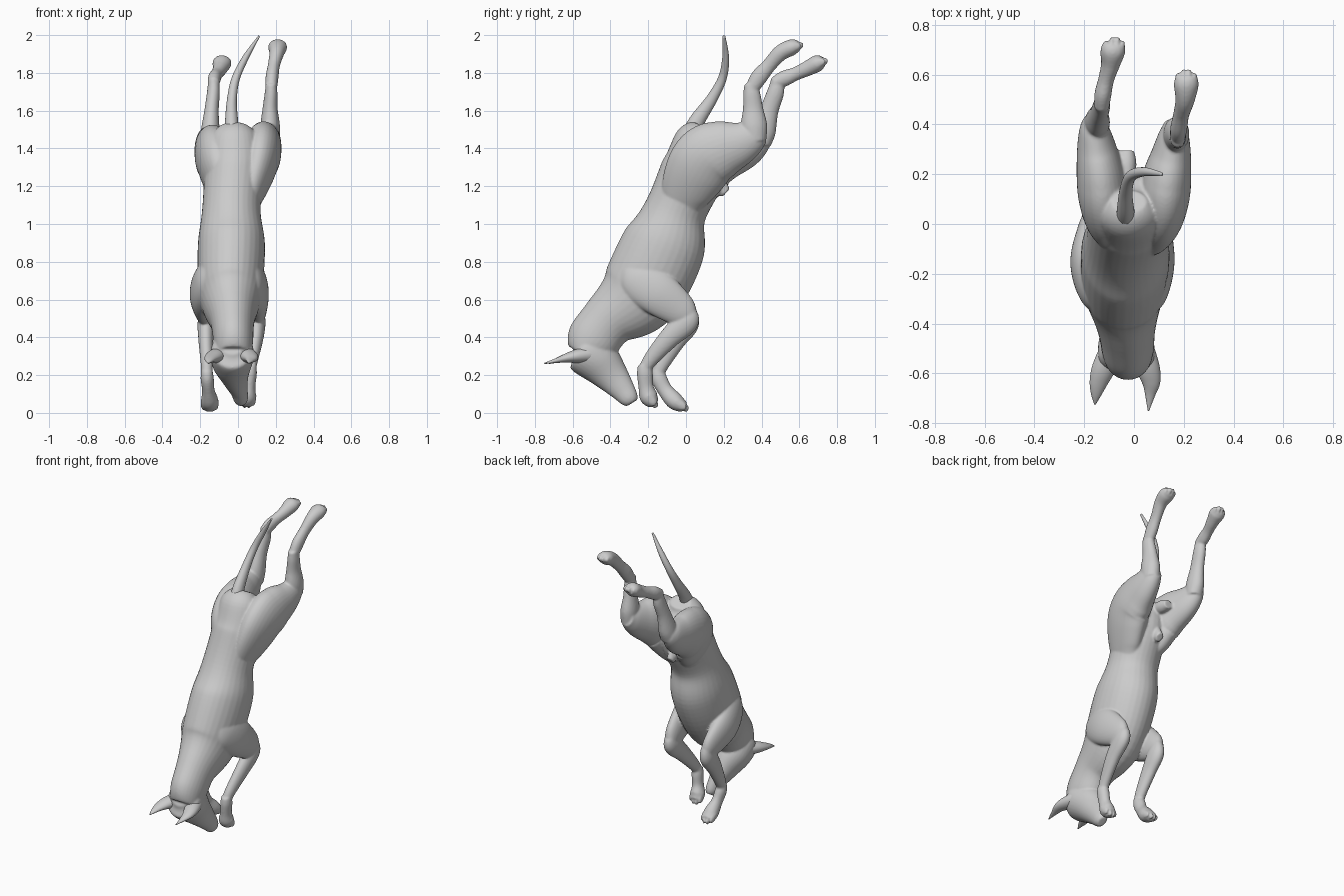
import bpy, bmesh, math
from mathutils import Vector

SIDES, STEPS = 32, 8


def catmull(p, q, r, s, t):
    return [0.5 * (2 * b + (c - a) * t + (2 * a - 5 * b + 4 * c - d) * t * t
                   + (3 * b - a - 3 * c + d) * t ** 3) for a, b, c, d in zip(p, q, r, s)]


def tube(bm, pts):
    """Smooth closed loft through (x, y, z, half width, half depth) stations."""
    e = [pts[0]] + list(pts) + [pts[-1]]
    path = [catmull(*e[i:i + 4], k / STEPS) for i in range(len(pts) - 1) for k in range(STEPS)]
    path.append(list(pts[-1]))
    rings = []
    for i, p in enumerate(path):
        a, b = path[max(i - 1, 0)], path[min(i + 1, len(path) - 1)]
        t = (Vector(b[:3]) - Vector(a[:3])).normalized()
        side = Vector((1, 0, 0))
        side = (side - t * side.dot(t)).normalized()
        up = t.cross(side)
        rings.append([bm.verts.new(Vector(p[:3])
                      + side * max(p[3], .002) * math.cos(2 * math.pi * k / SIDES)
                      + up * max(p[4], .002) * math.sin(2 * math.pi * k / SIDES)) for k in range(SIDES)])
    for r0, r1 in zip(rings, rings[1:]):
        for k in range(SIDES):
            j = (k + 1) % SIDES
            bm.faces.new((r0[k], r0[j], r1[j], r1[k]))
    bm.faces.new(rings[0][::-1])
    bm.faces.new(rings[-1])


def paw(bm, pts):
    """Lower leg ending in a paw with four small toes."""
    tube(bm, pts)
    end, prev = Vector(pts[-1][:3]), Vector(pts[-2][:3])
    d = (end - prev).normalized()
    for k in (-1.5, -.5, .5, 1.5):
        o = end + Vector((k * .023, 0, 0)) - d * (.016 * abs(k))
        a, b, c = o - d * .03, o + d * .012, o + d * .035
        tube(bm, [(*a, .013, .024), (*b, .011, .022), (*c, .006, .012)])


def finish(name, bm, fuse=False):
    bmesh.ops.recalc_face_normals(bm, faces=bm.faces)
    me = bpy.data.meshes.new(name)
    bm.to_mesh(me)
    bm.free()
    ob = bpy.data.objects.new(name, me)
    bpy.context.collection.objects.link(ob)
    if fuse:
        m = ob.modifiers.new("fuse", "REMESH")
        m.mode, m.voxel_size, m.use_smooth_shade = "VOXEL", .0065, True
        s = ob.modifiers.new("soften", "SMOOTH")
        s.factor, s.iterations = .5, 6
    me.polygons.foreach_set("use_smooth", [True] * len(me.polygons))
    return ob


body = bmesh.new()
# torso and neck
tube(body, [(-.02, .09, 1.515, .07, .05), (-.02, .06, 1.45, .13, .12), (-.02, .04, 1.29, .155, .17),
            (-.035, -.055, 1.07, .155, .165), (-.035, -.12, .88, .178, .222), (-.04, -.25, .63, .165, .215),
            (-.03, -.41, .49, .118, .148), (-.025, -.495, .38, .105, .14), (-.025, -.53, .31, .095, .10)])
# head and muzzle
tube(body, [(-.03, -.585, .355, .06, .05), (-.03, -.545, .335, .11, .118), (-.03, -.462, .27, .108, .117),
            (-.015, -.39, .19, .072, .09), (.005, -.335, .122, .047, .066), (.015, -.30, .074, .038, .05),
            (.017, -.286, .052, .024, .034)])
# thighs, flowing out of the loin
for s, dz, dy in ((1, 0, 0), (-1, -.02, .02)):
    tube(body, [(s * .04, -.03, 1.04, .04, .07), (s * .068, -.005, 1.15, .068, .13),
                (s * .102, .05, 1.27 + dz, .09, .165), (s * .122, .11, 1.355 + dz, .10, .17),
                (s * .133, .19, 1.395 + dz, .098, .155), (s * .15, .28 + dy, 1.425 + dz, .08, .12),
                (s * .16, .36 + dy, 1.46 + dz, .06, .085), (s * .16, .405 + dy, 1.48 + dz, .04, .05)])
# hind shins
tube(body, [(.17, .365, 1.44, .05, .06), (.17, .36, 1.52, .052, .07), (.17, .355, 1.61, .04, .054),
            (.175, .348, 1.69, .034, .045), (.175, .34, 1.745, .028, .032)])
tube(body, [(-.15, .40, 1.42, .05, .05), (-.147, .41, 1.49, .05, .065), (-.14, .44, 1.6, .038, .05),
            (-.13, .475, 1.7, .034, .045), (-.13, .482, 1.765, .028, .032)])
# hind feet
paw(body, [(.175, .345, 1.71, .03, .035), (.18, .385, 1.775, .034, .044), (.19, .44, 1.84, .032, .038),
           (.205, .50, 1.905, .039, .042), (.21, .56, 1.935, .05, .043), (.21, .595, 1.943, .042, .03)])
paw(body, [(-.13, .465, 1.745, .03, .032), (-.125, .52, 1.77, .034, .042), (-.112, .58, 1.795, .032, .036),
           (-.095, .64, 1.822, .038, .04), (-.085, .695, 1.85, .05, .044), (-.08, .725, 1.86, .042, .03)])
# shoulders and upper arms
tube(body, [(.055, -.30, .77, .045, .06), (.083, -.25, .71, .058, .115), (.106, -.15, .635, .057, .118),
            (.105, -.03, .545, .046, .09), (.102, .02, .505, .036, .055)])
tube(body, [(-.12, -.30, .77, .05, .06), (-.16, -.25, .71, .068, .115), (-.19, -.15, .63, .066, .118),
            (-.18, -.03, .545, .048, .09), (-.17, .02, .505, .037, .055)])
# forearms
tube(body, [(.102, .025, .545, .03, .035), (.102, .003, .485, .044, .065), (.095, -.09, .395, .039, .055),
            (.075, -.185, .285, .032, .04), (.065, -.22, .23, .03, .032)])
tube(body, [(-.17, .025, .545, .03, .035), (-.17, .005, .475, .044, .065), (-.17, -.06, .38, .039, .055),
            (-.165, -.13, .255, .032, .04), (-.165, -.15, .20, .03, .032)])
# front feet
paw(body, [(.067, -.222, .255, .03, .033), (.065, -.218, .21, .035, .042), (.058, -.212, .14, .034, .04),
           (.05, -.197, .085, .046, .048), (.047, -.17, .05, .04, .032)])
paw(body, [(-.165, -.152, .225, .03, .033), (-.163, -.142, .18, .035, .042), (-.157, -.11, .12, .033, .04),
           (-.15, -.06, .063, .046, .046), (-.15, -.01, .03, .042, .03)])
# underbelly folds
tube(body, [(-.03, .06, 1.29, .03, .06), (-.03, .15, 1.22, .032, .055), (-.03, .212, 1.165, .024, .03)])
tube(body, [(-.03, .15, 1.38, .03, .04), (-.03, .24, 1.37, .04, .042), (-.03, .295, 1.365, .03, .028)])
finish("dog_body", body, fuse=True)

# tail
bm = bmesh.new()
tube(bm, [(-.03, .0, 1.42, .045, .05), (-.034, .055, 1.54, .035, .042), (-.032, .135, 1.66, .026, .03),
          (-.012, .192, 1.77, .022, .023), (.04, .21, 1.88, .017, .018), (.112, .2, 1.995, .005, .008)])
finish("tail", bm)

# ears, flat and pointed
for name, xs, tip in (("left_ear", (-.085, -.122, -.142, -.152, -.157), -.725),
                      ("right_ear", (.03, .057, .069, .065, .058), -.75)):
    bm = bmesh.new()
    tube(bm, [(xs[0], -.50, .31, .05, .045), (xs[1], -.58, .30, .047, .036),
              (xs[2], -.635, .29, .037, .024), (xs[3], -.685, .277, .021, .013), (xs[4], tip, .262, .003, .003)])
    finish(name, bm)
